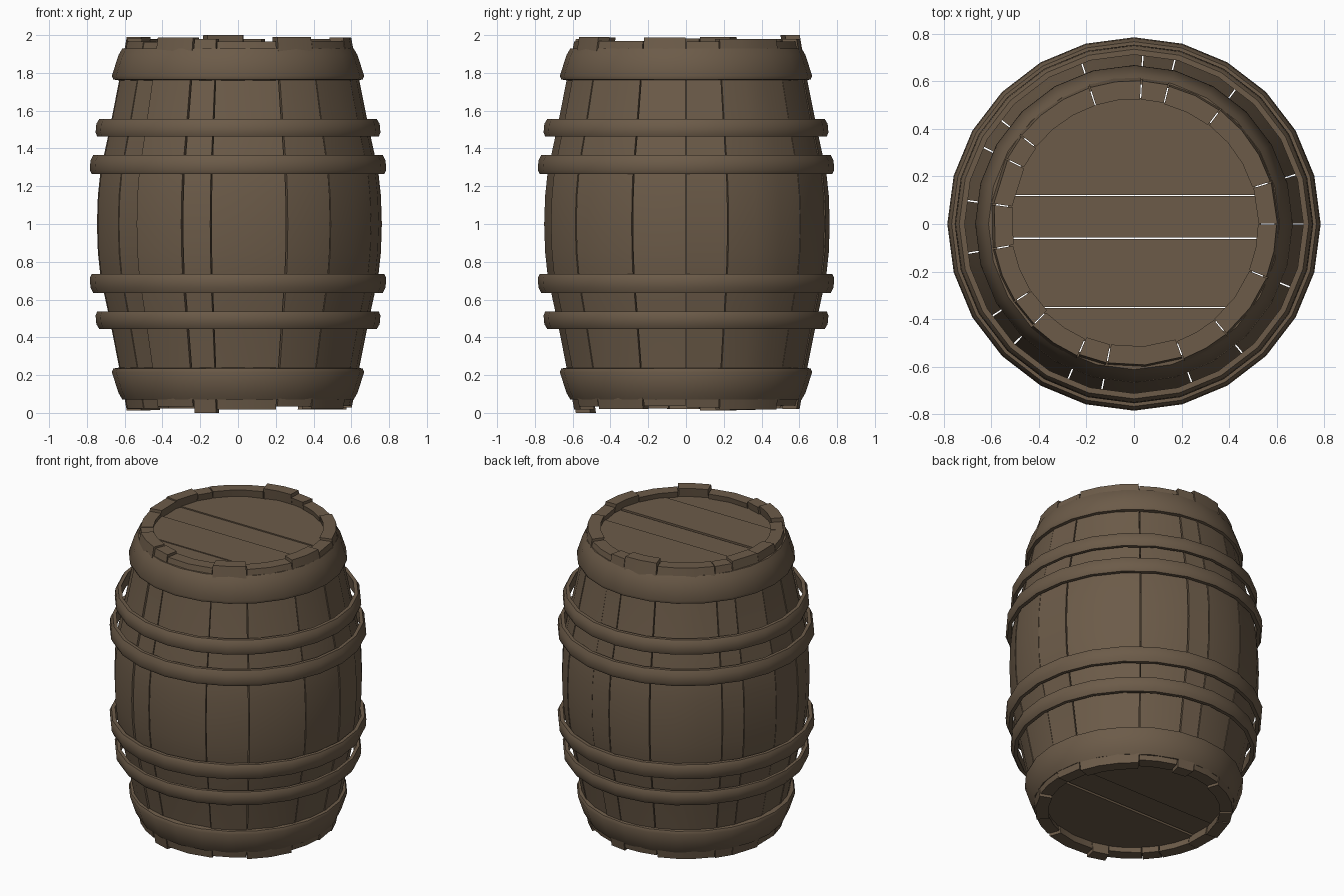
import bpy, bmesh, math, random

if "Cube" in bpy.data.objects:
    bpy.data.objects.remove(bpy.data.objects["Cube"])
random.seed(4)

wood = bpy.data.materials.new("dark brown wood")
wood.diffuse_color = (0.15, 0.105, 0.066, 1)
wood.use_nodes = True
wood.node_tree.nodes["Principled BSDF"].inputs["Base Color"].default_value = wood.diffuse_color


def make_object(name, bm, angle=35):
    bmesh.ops.recalc_face_normals(bm, faces=bm.faces)
    me = bpy.data.meshes.new(name)
    bm.to_mesh(me)
    bm.free()
    me.materials.append(wood)
    ob = bpy.data.objects.new(name, me)
    bpy.context.collection.objects.link(ob)
    bpy.ops.object.select_all(action='DESELECT')
    ob.select_set(True)
    bpy.context.view_layer.objects.active = ob
    bpy.ops.object.shade_smooth_by_angle(angle=math.radians(angle))
    return ob


def sweep(bm, section, angles, closed):
    """Turn a closed (radius, z) section about the z axis."""
    rings = [[bm.verts.new((r * math.cos(a), r * math.sin(a), z)) for r, z in section]
             for a in angles]
    n = len(section)
    count = len(rings) if closed else len(rings) - 1
    for i in range(count):
        p, q = rings[i], rings[(i + 1) % len(rings)]
        for k in range(n):
            bm.faces.new((p[k], p[(k + 1) % n], q[(k + 1) % n], q[k]))
    if not closed:
        bm.faces.new(rings[0])
        bm.faces.new(rings[-1])


# staves: uneven widths, ends and depths
half = [(0.15, 0.752), (0.28, 0.738), (0.50, 0.690), (0.75, 0.640)]
edges = [-170, -147, -135, -113, -101, -70, -50, -22, 0, 17, 53, 76, 87, 108, 142, 153, 172]
bm = bmesh.new()
for i, a0 in enumerate(edges):
    a1 = edges[i + 1] if i + 1 < len(edges) else edges[0] + 360
    steps = max(1, round((a1 - a0) / 13))
    gap = 0.25
    angs = [math.radians(a0 + gap + (a1 - a0 - 2 * gap) * k / steps) for k in range(steps + 1)]
    off = random.uniform(-0.006, 0.006)
    top, bottom = random.uniform(1.962, 1.995), random.uniform(0.012, 0.04)
    if i == 12:
        top = 2.0
    if i == 3:
        bottom = 0.0
    outer = [(0.598, bottom)] + [(r, 1 - d) for d, r in reversed(half)]
    outer += [(0.757, 1.0)] + [(r, 1 + d) for d, r in half] + [(0.598, top)]
    outer = [(r + off, z) for r, z in outer]
    section = outer + [(r - 0.078, z) for r, z in reversed(outer)]
    sweep(bm, section, angs, False)
make_object("staves", bm)

# hoops: (inner, outer) rounded bands, mirrored above and below the middle
hoops = {
    "end_hoop": [(0.63, 0.76), (0.660, 0.765), (0.668, 0.785), (0.632, 0.895),
                 (0.612, 0.93), (0.59, 0.93)],
    "quarter_hoop": [(0.724, 0.462), (0.745, 0.462), (0.754, 0.485), (0.750, 0.53),
                     (0.735, 0.555), (0.712, 0.555)],
    "middle_hoop": [(0.752, 0.265), (0.775, 0.265), (0.785, 0.285), (0.781, 0.335),
                    (0.767, 0.365), (0.745, 0.365)],
}
for name, sec in hoops.items():
    for label, s in (("upper", 1), ("lower", -1)):
        bm = bmesh.new()
        angs = [2 * math.pi * k / 24 for k in range(24)]
        sweep(bm, [(r, 1 + s * d) for r, d in sec], angs, True)
        make_object(label + "_" + name, bm, 50)

# heads: planks running along x, cut to a circle
R = 0.535
planks = [(-0.53, -0.353, 0.0), (-0.35, -0.064, 0.004), (-0.056, 0.118, -0.004), (0.121, 0.53, 0.002)]
for label, s in (("top", 1), ("bottom", -1)):
    bm = bmesh.new()
    for y0, y1, dz in planks:
        ys = [y0 + (y1 - y0) * k / 6 for k in range(7)]
        xs = [math.sqrt(R * R - y * y) for y in ys]
        outline = list(zip(xs, ys)) + [(-x, y) for x, y in reversed(list(zip(xs, ys)))]
        face = bm.faces.new([bm.verts.new((x, y, 1 + s * (0.93 + dz))) for x, y in outline])
        res = bmesh.ops.extrude_face_region(bm, geom=[face], use_keep_orig=True)
        for v in res["geom"]:
            if isinstance(v, bmesh.types.BMVert):
                v.co.z -= s * 0.05
    make_object(label + "_head", bm)
